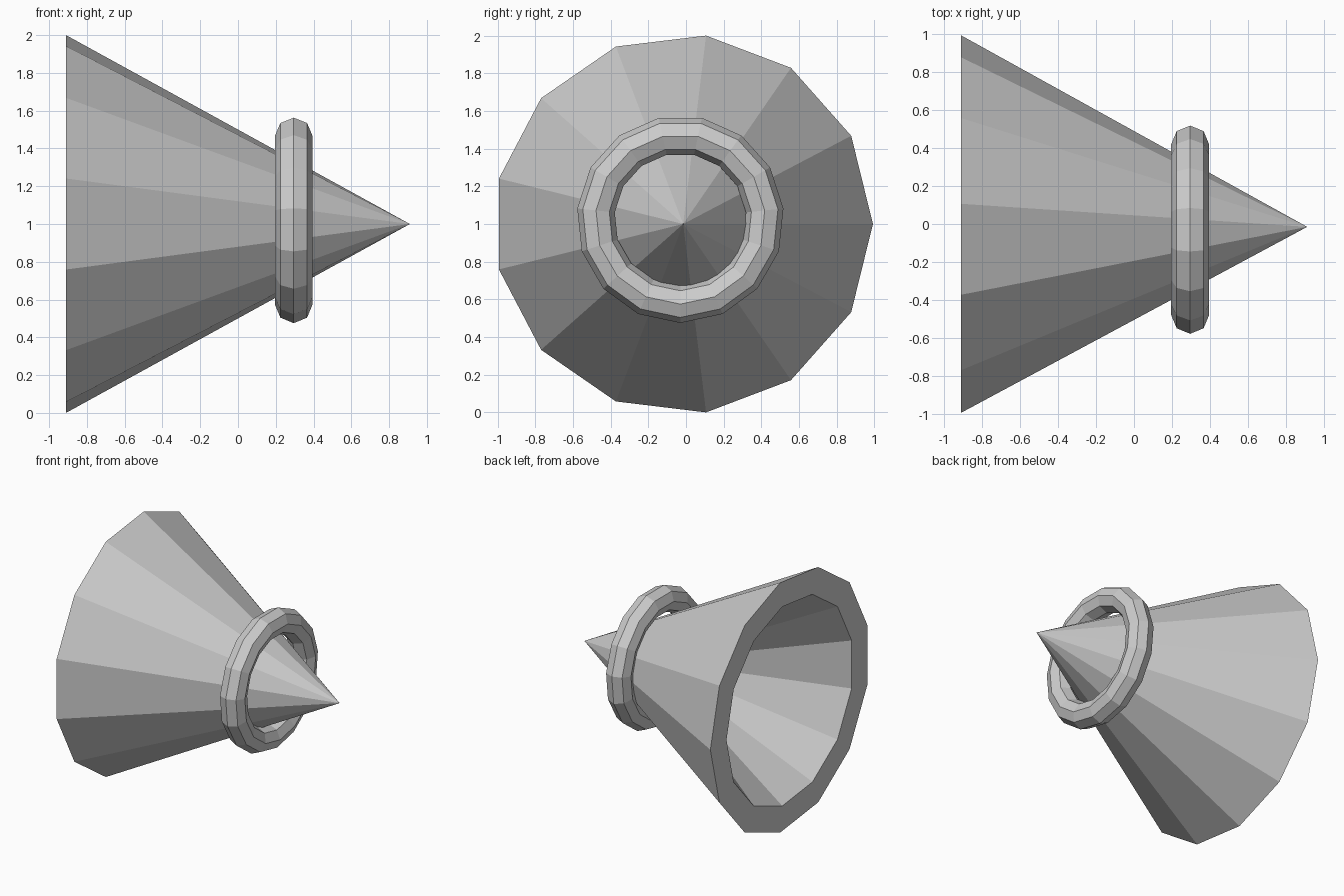
import bpy, bmesh
from math import sin, cos, pi, radians

if "Cube" in bpy.data.objects:
    bpy.data.objects.remove(bpy.data.objects["Cube"])


def lathe(name, profile, sides, start, cy, cz, closed=False):
    """Spin an (x, radius) profile around an axis parallel to x."""
    bm = bmesh.new()
    rings = []
    for k in range(sides):
        a = start + 2 * pi * k / sides
        rings.append([bm.verts.new((x, cy + r * cos(a), cz + r * sin(a))) for x, r in profile])
    m = len(profile)
    for k in range(sides):
        p, q = rings[k], rings[(k + 1) % sides]
        for i in range(m if closed else m - 1):
            j = (i + 1) % m
            bm.faces.new((p[i], p[j], q[j], q[i]))
    # Merge the coincident points at the tips
    bmesh.ops.remove_doubles(bm, verts=bm.verts, dist=1e-5)
    bmesh.ops.recalc_face_normals(bm, faces=bm.faces)
    mesh = bpy.data.meshes.new(name)
    bm.to_mesh(mesh)
    bm.free()
    obj = bpy.data.objects.new(name, mesh)
    bpy.context.collection.objects.link(obj)
    return obj


# Hollow 13-sided cone: outer tip, outer rim, inner rim, inner tip
cone_profile = [(0.91, 0), (-0.91, 1.007), (-0.91, 0.803), (0.32, 0)]
lathe("hollow_cone", cone_profile, 13, 0, -0.015, 1.0)

# Loose 15-sided ring around the cone, octagonal in section
ring_profile = [(0.295 + 0.1 * cos(i * pi / 4), 0.45 + 0.1 * sin(i * pi / 4)) for i in range(8)]
lathe("ring", ring_profile, 15, radians(270), -0.03, 1.025, closed=True)
